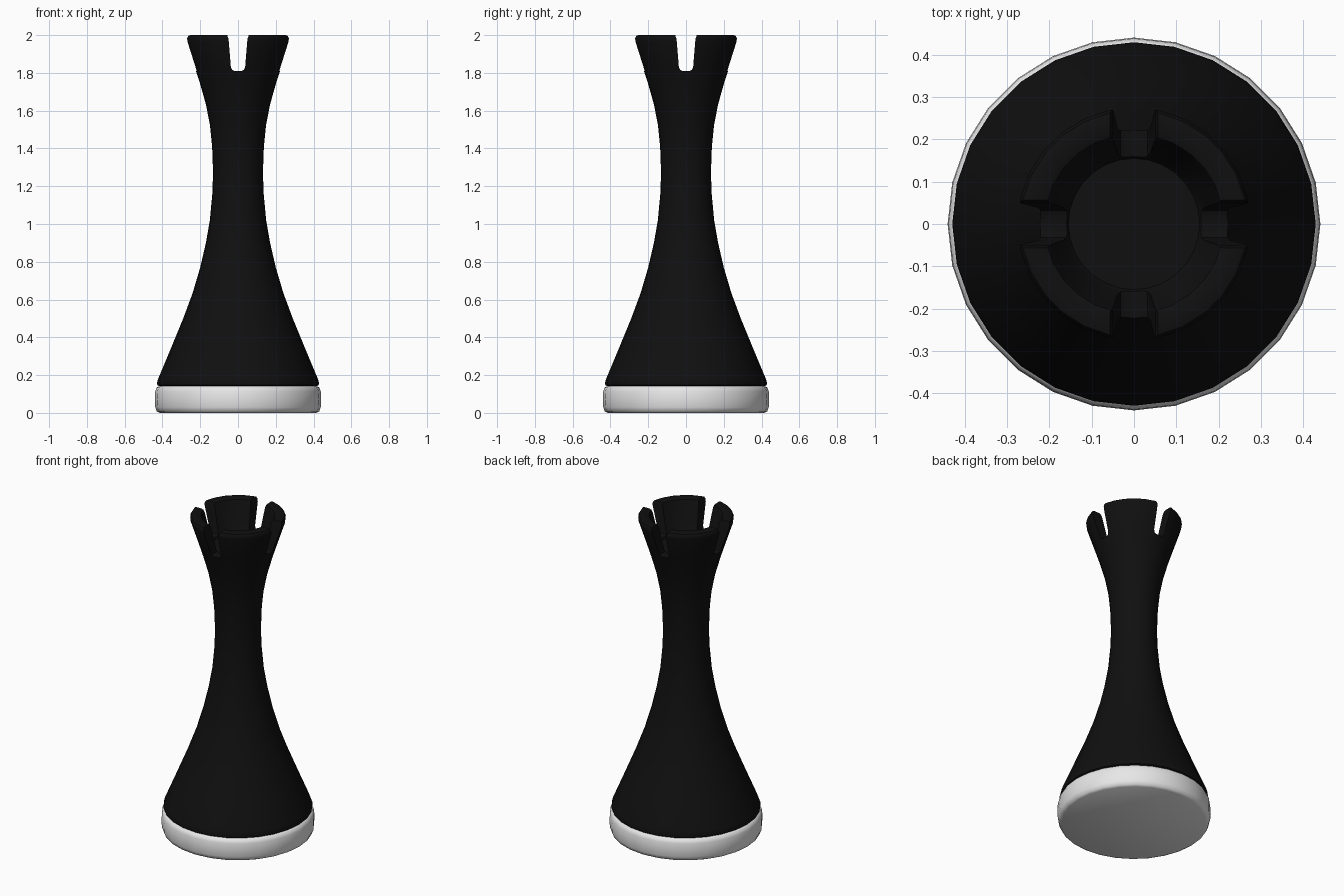
import bpy, bmesh, math

if "Cube" in bpy.data.objects:
    bpy.data.objects.remove(bpy.data.objects["Cube"])

SEG = 28


def material(name, v):
    m = bpy.data.materials.new(name)
    m.diffuse_color = (v, v, v, 1)
    m.use_nodes = True
    m.node_tree.nodes["Principled BSDF"].inputs["Base Color"].default_value = m.diffuse_color
    return m


def add_mesh(name, bm, mat=None):
    bmesh.ops.recalc_face_normals(bm, faces=bm.faces)
    me = bpy.data.meshes.new(name)
    bm.to_mesh(me)
    bm.free()
    ob = bpy.data.objects.new(name, me)
    bpy.context.collection.objects.link(ob)
    if mat:
        me.materials.append(mat)
    return ob


def lathe(name, profile, mat):
    # closed solid of revolution; the first and last rings are capped
    bm = bmesh.new()
    rings = [[bm.verts.new((r * math.cos(2 * math.pi * i / SEG),
                            r * math.sin(2 * math.pi * i / SEG), z))
              for i in range(SEG)] for r, z in profile]
    for a, b in zip(rings, rings[1:]):
        for i in range(SEG):
            j = (i + 1) % SEG
            bm.faces.new((a[i], a[j], b[j], b[i]))
    bm.faces.new(rings[0][::-1])
    bm.faces.new(rings[-1])
    return add_mesh(name, bm, mat)


def slot_cutter(name, angle):
    # tapered notch outline with a rounded bottom, extruded across the crown
    half = [(0.020, 1.811), (0.032, 1.817), (0.038, 1.833),
            (0.050, 1.980), (0.055, 1.993), (0.070, 2.05)]
    outline = half + [(-x, z) for x, z in reversed(half)]
    bm = bmesh.new()
    face = bm.faces.new([bm.verts.new((x, -0.5, z)) for x, z in outline])
    out = bmesh.ops.extrude_face_region(bm, geom=[face])
    bmesh.ops.translate(bm, vec=(0, 1, 0),
                        verts=[v for v in out["geom"] if isinstance(v, bmesh.types.BMVert)])
    ob = add_mesh(name, bm)
    ob.rotation_euler.z = angle
    ob.hide_render = True
    return ob


def smooth(ob, deg):
    bpy.ops.object.select_all(action='DESELECT')
    ob.select_set(True)
    bpy.context.view_layer.objects.active = ob
    bpy.ops.object.shade_smooth_by_angle(angle=math.radians(deg))


black = material("black", 0.005)
white = material("off white", 0.8)

# Pale round foot
foot = lathe("foot", [(0.415, 0.0), (0.430, 0.008), (0.438, 0.03), (0.440, 0.07),
                      (0.438, 0.115), (0.430, 0.135), (0.415, 0.142)], white)
smooth(foot, 45)

# Waisted tower body with hollow crown
body = lathe("tower_body", [
    (0.415, 0.140), (0.427, 0.147), (0.429, 0.160), (0.422, 0.182), (0.360, 0.33),
    (0.290, 0.50), (0.240, 0.635), (0.200, 0.77), (0.170, 0.90), (0.149, 1.02),
    (0.136, 1.16), (0.132, 1.27), (0.137, 1.41), (0.148, 1.52), (0.169, 1.63),
    (0.200, 1.74), (0.232, 1.84), (0.273, 1.965), (0.275, 1.985), (0.268, 1.997),
    (0.258, 2.0), (0.222, 2.0), (0.212, 1.995), (0.206, 1.98), (0.168, 1.825),
    (0.155, 1.803)], black)

# Crossed slots leave four battlements
for k in range(2):
    cutter = slot_cutter("slot_cutter", k * math.pi / 2)
    mod = body.modifiers.new("slot", 'BOOLEAN')
    mod.operation = 'DIFFERENCE'
    mod.solver = 'EXACT'
    mod.object = cutter
    bpy.context.view_layer.update()
    bpy.context.view_layer.objects.active = body
    bpy.ops.object.modifier_apply(modifier=mod.name)
    bpy.data.objects.remove(cutter)
smooth(body, 40)
